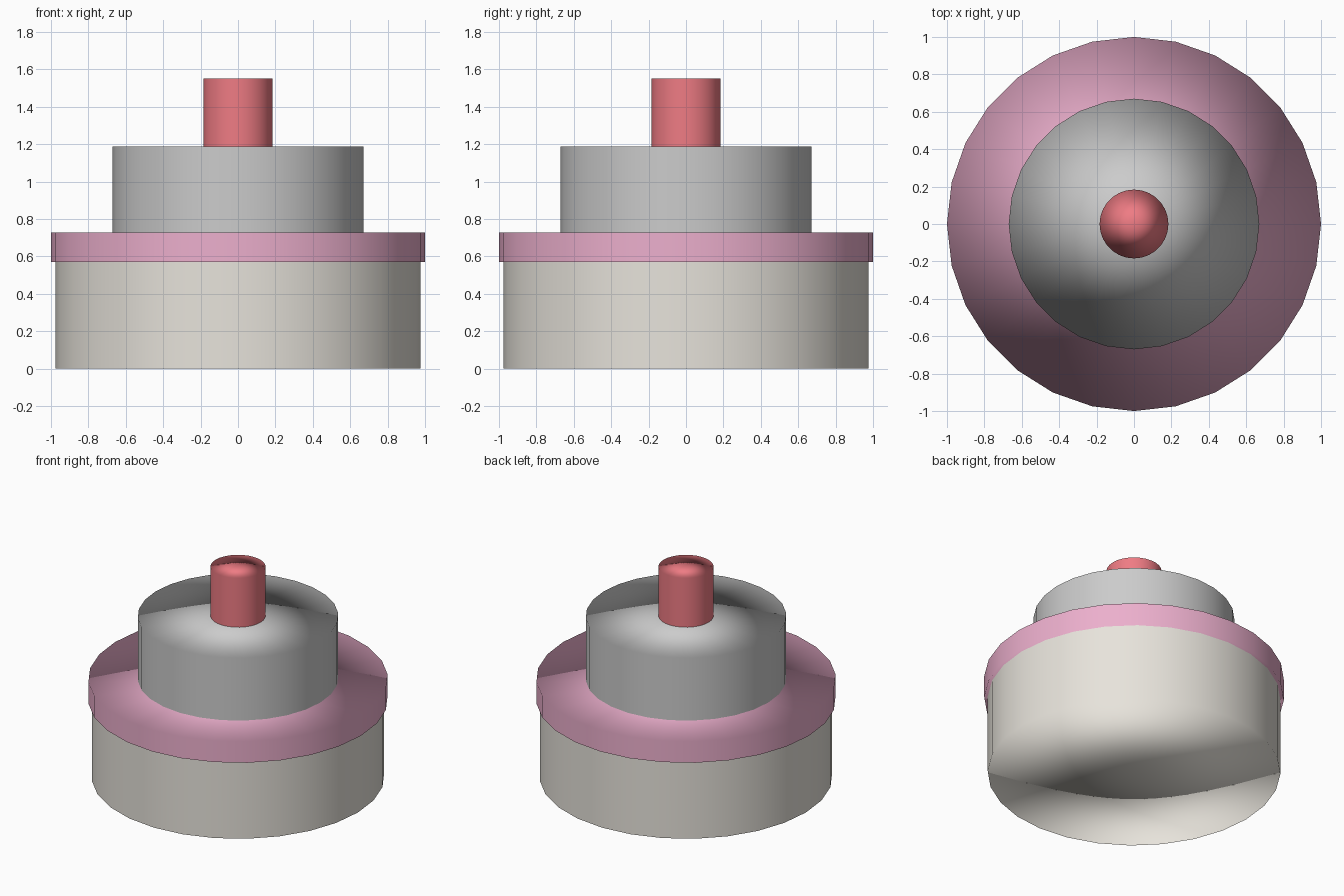
import bpy, bmesh, math
from mathutils import Vector

if "Cube" in bpy.data.objects:
    bpy.data.objects.remove(bpy.data.objects["Cube"])

SIDES = 28


def paint(obj, name, rgb):
    mat = bpy.data.materials.new(name)
    mat.diffuse_color = (*rgb, 1.0)
    mat.use_nodes = True
    mat.node_tree.nodes["Principled BSDF"].inputs["Base Color"].default_value = mat.diffuse_color
    obj.data.materials.append(mat)


def tier(name, radius, z0, z1):
    """Closed 28-sided drum with fan caps and soft, radially blended normals."""
    bm = bmesh.new()
    rings = []
    for z in (z0, z1):
        rings.append([bm.verts.new((radius * math.cos(2 * math.pi * i / SIDES),
                                    radius * math.sin(2 * math.pi * i / SIDES), z))
                      for i in range(SIDES)])
    low, high = rings
    bottom = bm.verts.new((0, 0, z0))
    top = bm.verts.new((0, 0, z1))
    for i in range(SIDES):
        j = (i + 1) % SIDES
        bm.faces.new((low[i], low[j], high[j], high[i]))
        bm.faces.new((high[i], high[j], top))
        bm.faces.new((low[j], low[i], bottom))
    mesh = bpy.data.meshes.new(name)
    bm.to_mesh(mesh)
    bm.free()
    for p in mesh.polygons:
        p.use_smooth = True

    # Rim normals point outward, cap centres point up or down
    normals = []
    for v in mesh.vertices:
        flat = Vector((v.co.x, v.co.y, 0))
        if flat.length > 1e-6:
            normals.append(flat.normalized())
        else:
            normals.append(Vector((0, 0, 1 if v.co.z > (z0 + z1) / 2 else -1)))
    mesh.normals_split_custom_set_from_vertices(normals)

    obj = bpy.data.objects.new(name, mesh)
    bpy.context.collection.objects.link(obj)
    return obj


# Wide base drum
base = tier("base_drum", 0.977, 0.0, 0.57)
paint(base, "warm_grey", (0.80, 0.77, 0.71))

# Thin overhanging rim
rim = tier("rim_band", 1.0, 0.57, 0.727)
paint(rim, "pink", (0.84, 0.43, 0.61))

# Narrower upper drum
tier("upper_drum", 0.67, 0.727, 1.188)

# Central red post
post = tier("centre_post", 0.184, 1.188, 1.55)
paint(post, "red", (0.86, 0.2, 0.23))
